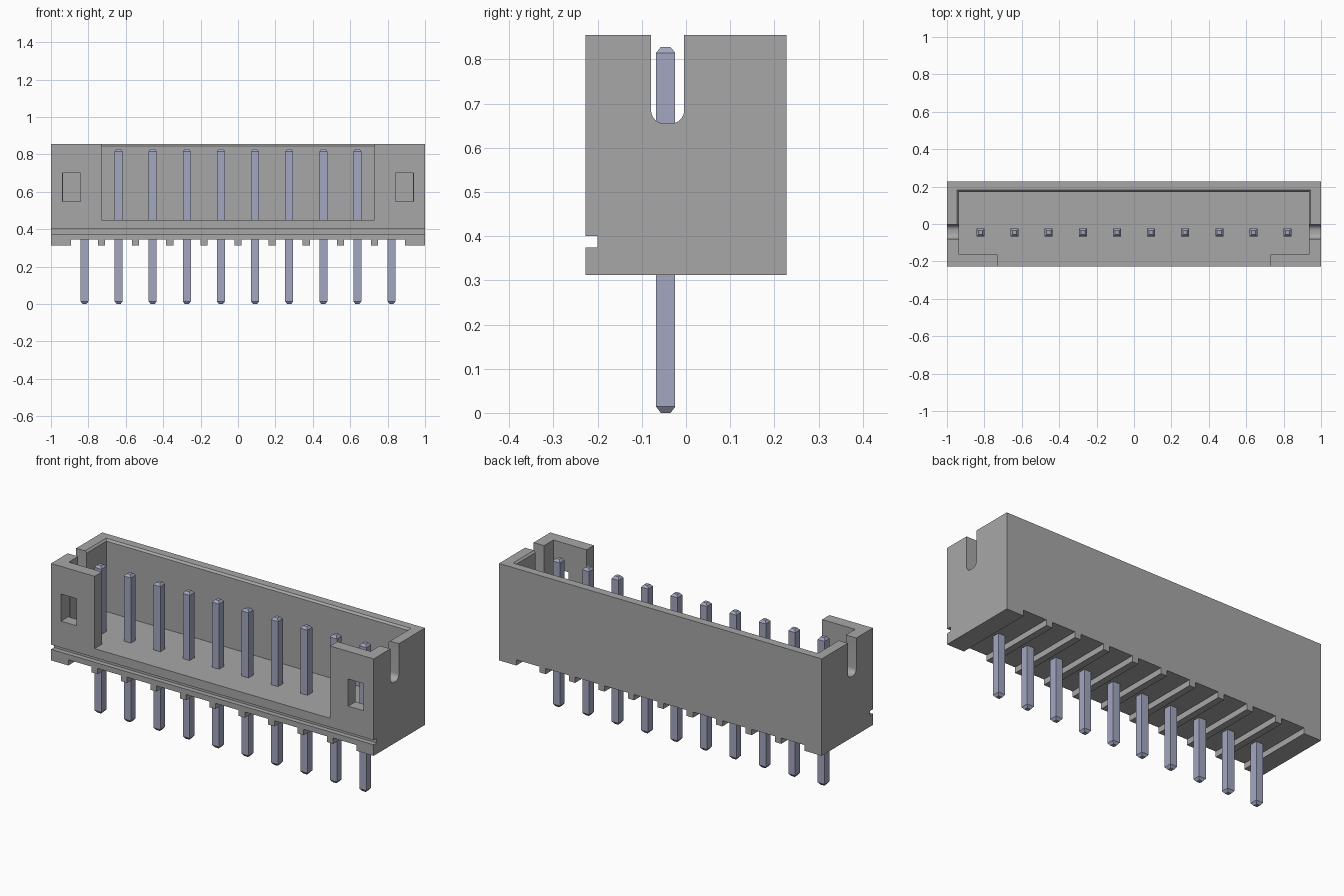
import bpy
import bmesh
import math

cube = bpy.data.objects.get("Cube")
if cube:
    bpy.data.objects.remove(cube, do_unlink=True)


def material(name, rgb):
    m = bpy.data.materials.new(name)
    m.use_nodes = True
    m.diffuse_color = (*rgb, 1)
    m.node_tree.nodes["Principled BSDF"].inputs["Base Color"].default_value = (*rgb, 1)
    return m


grey = material("grey plastic", (0.39, 0.39, 0.39))
metal = material("bluish metal", (0.37, 0.39, 0.53))


def add_object(name, bm, mat):
    bmesh.ops.recalc_face_normals(bm, faces=bm.faces)
    mesh = bpy.data.meshes.new(name)
    bm.to_mesh(mesh)
    bm.free()
    mesh.materials.append(mat)
    obj = bpy.data.objects.new(name, mesh)
    bpy.context.collection.objects.link(obj)
    return obj


def loft(name, rings, mat):
    """Closed solid through matching rings of points."""
    bm = bmesh.new()
    loops = [[bm.verts.new(p) for p in ring] for ring in rings]
    n = len(loops[0])
    for a, b in zip(loops, loops[1:]):
        for i in range(n):
            j = (i + 1) % n
            bm.faces.new((a[i], a[j], b[j], b[i]))
    bm.faces.new(loops[0])
    bm.faces.new(loops[-1])
    return add_object(name, bm, mat)


def rect(x0, x1, y0, y1, z):
    return [(x0, y0, z), (x1, y0, z), (x1, y1, z), (x0, y1, z)]


def box(name, x, y, z):
    return loft(name, [rect(*x, *y, h) for h in z], grey)


def cut(target, cutter):
    cutter.hide_render = True
    mod = target.modifiers.new("cut", "BOOLEAN")
    mod.operation = "DIFFERENCE"
    mod.solver = "EXACT"
    mod.object = cutter
    bpy.context.view_layer.objects.active = target
    bpy.ops.object.modifier_apply(modifier=mod.name)
    bpy.data.objects.remove(cutter, do_unlink=True)


TOP, BOTTOM, HALF_Y = 0.855, 0.312, 0.227
PITCH, PIN_Y = 0.1824, -0.046
pin_xs = [(i - 4.5) * PITCH for i in range(10)]

# Shrouded housing with its open cavity
housing = box("housing", (-1, 1), (-HALF_Y, HALF_Y), (BOTTOM, TOP))
cut(housing, box("cavity", (-0.935, 0.935), (-0.162, 0.172), (0.45, 1)))

# Chamfered lip on the rear part of the rim
lip = [rect(-w, w, -0.04, y, z) for w, y, z in
       ((0.925, 0.162, 0.835), (0.947, 0.184, 0.857), (0.947, 0.184, 1))]
cut(housing, loft("lip", lip, grey))

# Wide front opening and the groove under it
cut(housing, box("front_opening", (-0.73, 0.73), (-0.4, -0.1), (0.45, 1)))
cut(housing, box("front_groove", (-1.1, 1.1), (-0.4, -0.2), (0.374, 0.4)))

# Round-bottomed slots in both end walls
r, s0, s1, sz = 0.03, -0.079, -0.004, 0.655
profile = [(s0, 1)]
for cy, start in ((s0 + r, math.pi), (s1 - r, 1.5 * math.pi)):
    for k in range(9):
        a = start + k * math.pi / 16
        profile.append((cy + r * math.cos(a), sz + r + r * math.sin(a)))
profile.append((s1, 1))
cut(housing, loft("end_slot", [[(x, y, z) for y, z in profile] for x in (-1.1, 1.1)], grey))

# Small latch windows in the front corners
for side in (-1, 1):
    xs = sorted((side * 0.842, side * 0.938))
    cut(housing, box("window", xs, (-0.4, -0.15), (0.548, 0.7)))

# Recesses under each pin, leaving thin ribs between them
for x in pin_xs:
    cut(housing, box("recess", (x - 0.072, x + 0.072), (-0.4, 0.4), (0.2, 0.344)))

# Square pins with tapered ends
for i, x in enumerate(pin_xs):
    rings = [rect(x - h, x + h, PIN_Y - h, PIN_Y + h, z) for h, z in
             ((0.011, 0), (0.0215, 0.014), (0.0215, 0.815), (0.011, 0.828))]
    loft(f"pin_{i + 1}", rings, metal)

# Smooth only the rounded slot bottoms
bpy.ops.object.select_all(action="DESELECT")
housing.select_set(True)
bpy.context.view_layer.objects.active = housing
bpy.ops.object.shade_smooth_by_angle(angle=math.radians(30))
